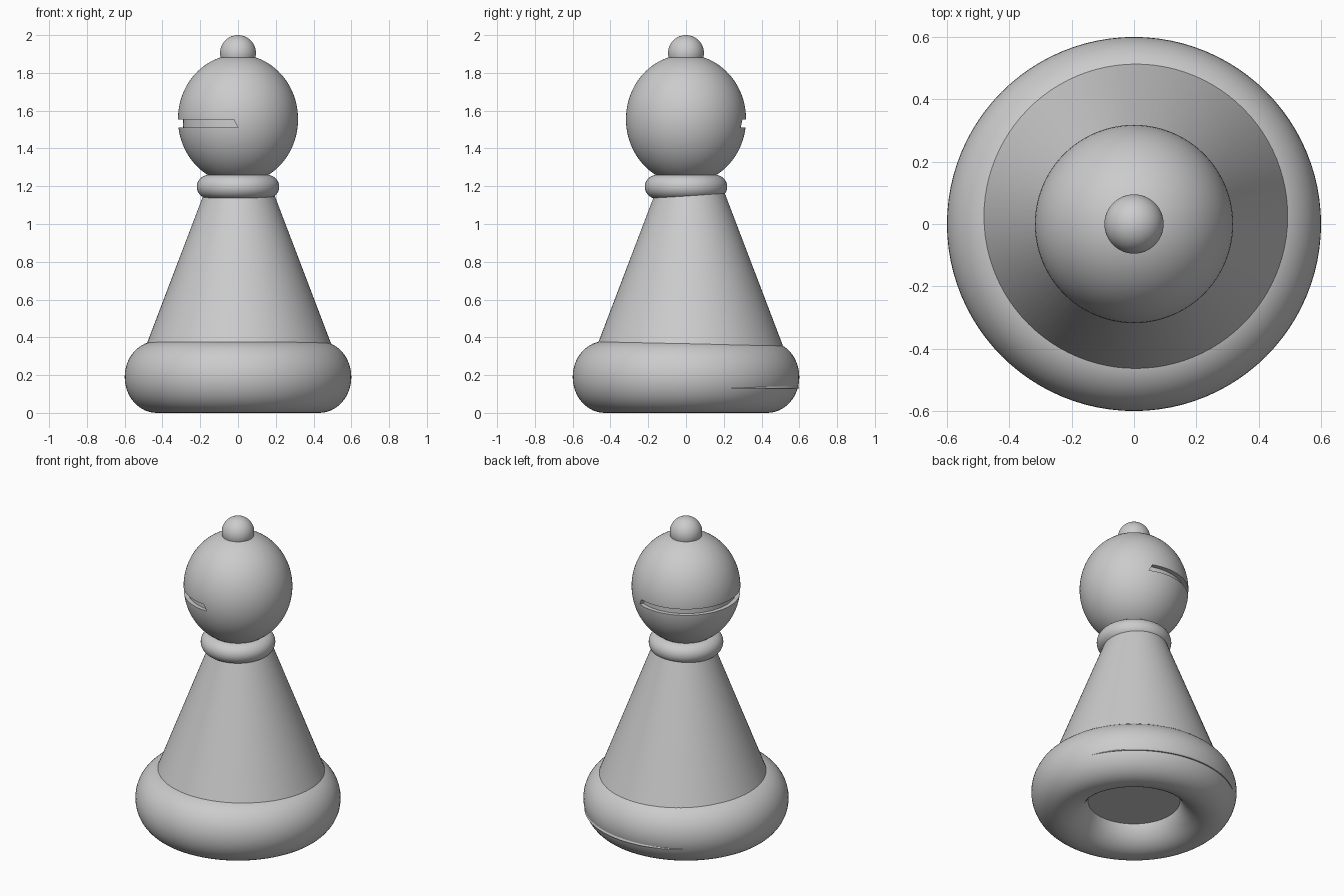
import bpy
import bmesh
from math import radians, cos, sin

if "Cube" in bpy.data.objects:
    bpy.data.objects.remove(bpy.data.objects["Cube"])

SEG = 96


def finish(name, scale=(1, 1, 1), angle=30):
    ob = bpy.context.object
    ob.name = name
    ob.scale = scale
    bpy.ops.object.transform_apply(location=False, rotation=False, scale=True)
    bpy.ops.object.shade_smooth_by_angle(angle=radians(angle))
    return ob


def ring(name, outer, inner, z, half_height):
    # Torus stretched to the wanted height
    minor = (outer - inner) / 2
    bpy.ops.mesh.primitive_torus_add(
        major_segments=SEG, minor_segments=48, location=(0, 0, z),
        major_radius=outer - minor, minor_radius=minor)
    return finish(name, (1, 1, half_height / minor))


def ball(name, radius, z, half_height):
    bpy.ops.mesh.primitive_uv_sphere_add(
        segments=SEG, ring_count=48, radius=radius, location=(0, 0, z))
    return finish(name, (1, 1, half_height / radius))


# Rounded base and collar
ring("base", 0.60, 0.26, 0.19, 0.19)
ring("collar", 0.218, 0.09, 1.197, 0.063)

# Tapered body, slightly off centre
z0, z1, r0, slope = 0.13, 1.22, 0.578, 0.381
bpy.ops.mesh.primitive_cone_add(
    vertices=SEG, radius1=r0, radius2=r0 - slope * (z1 - z0),
    depth=z1 - z0, location=(0.005, 0.021, (z0 + z1) / 2))
finish("body")

# Head and top knob
head = ball("head", 0.318, 1.555, 0.342)
ball("knob", 0.095, 1.905, 0.095)

# Curved cutter for the shallow slot, with slanted ends
section = [(0.29, 1.512, 66, 270), (0.45, 1.512, 66, 270),
           (0.45, 1.552, 70, 266), (0.29, 1.552, 70, 266)]
bm = bmesh.new()
steps = 60
loops = []
for i in range(steps + 1):
    loop = []
    for r, z, a, b in section:
        t = radians(a + (b - a) * i / steps)
        loop.append(bm.verts.new((r * cos(t), r * sin(t), z)))
    loops.append(loop)
for p, q in zip(loops, loops[1:]):
    for k in range(4):
        n = (k + 1) % 4
        bm.faces.new((p[k], p[n], q[n], q[k]))
bm.faces.new(loops[0])
bm.faces.new(loops[-1])
bmesh.ops.recalc_face_normals(bm, faces=bm.faces[:])
mesh = bpy.data.meshes.new("slot_cutter")
bm.to_mesh(mesh)
bm.free()
cutter = bpy.data.objects.new("slot_cutter", mesh)
cutter.hide_render = True
bpy.context.collection.objects.link(cutter)

# Cut the slot, then keep its edges sharp
bpy.ops.object.select_all(action='DESELECT')
head.select_set(True)
bpy.context.view_layer.objects.active = head
cut = head.modifiers.new("slot", 'BOOLEAN')
cut.operation = 'DIFFERENCE'
cut.solver = 'EXACT'
cut.object = cutter
bpy.ops.object.modifier_apply(modifier=cut.name)
bpy.data.objects.remove(cutter)
bpy.ops.object.shade_smooth_by_angle(angle=radians(30))
